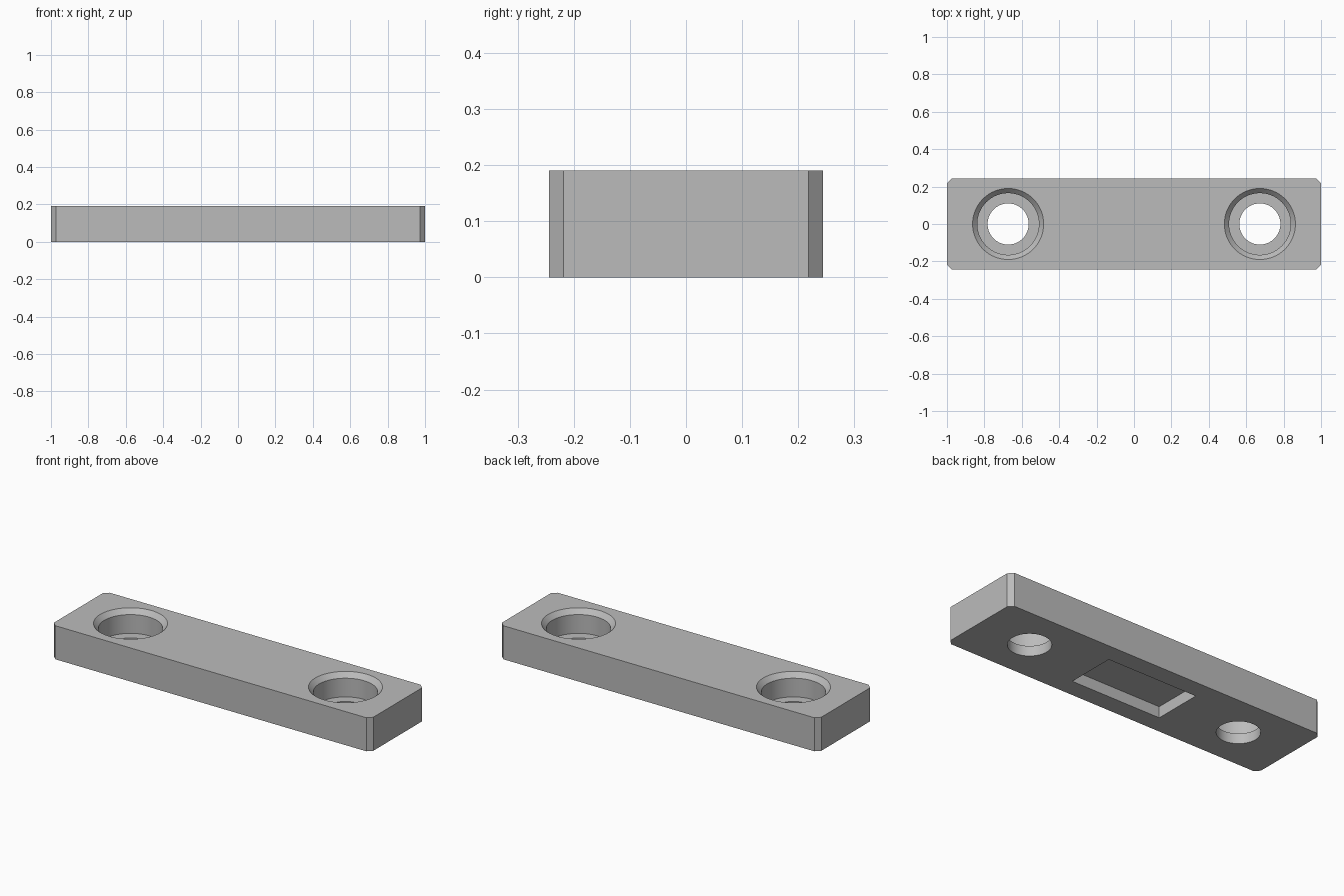
import bpy, bmesh, math

LENGTH, WIDTH, HEIGHT = 2.0, 0.488, 0.19
CORNER = 0.026
HOLE_X = 0.673
SEGMENTS = 64

if "Cube" in bpy.data.objects:
    bpy.data.objects.remove(bpy.data.objects["Cube"], do_unlink=True)

grey = bpy.data.materials.new("plain grey")
grey.use_nodes = True
colour = (0.5, 0.5, 0.5, 1)
grey.diffuse_color = colour
grey.node_tree.nodes["Principled BSDF"].inputs["Base Color"].default_value = colour


def add_object(name, bm):
    bmesh.ops.recalc_face_normals(bm, faces=bm.faces)
    mesh = bpy.data.meshes.new(name)
    bm.to_mesh(mesh)
    bm.free()
    mesh.materials.append(grey)
    obj = bpy.data.objects.new(name, mesh)
    bpy.context.collection.objects.link(obj)
    return obj


def box(name, size, z_low, bevel=0.0):
    bm = bmesh.new()
    bmesh.ops.create_cube(bm, size=1)
    for v in bm.verts:
        v.co.x *= size[0]
        v.co.y *= size[1]
        v.co.z = z_low + (v.co.z + 0.5) * size[2]
    if bevel:
        upright = [e for e in bm.edges
                   if abs(e.verts[0].co.z - e.verts[1].co.z) > size[2] / 2]
        bmesh.ops.bevel(bm, geom=upright, offset=bevel, segments=1, affect='EDGES')
    return add_object(name, bm)


def turned(name, profile, x):
    """Solid turned round an upright axis from (radius, z) points."""
    bm = bmesh.new()
    rings = []
    for r, z in profile:
        rings.append([bm.verts.new((x + r * math.cos(math.tau * i / SEGMENTS),
                                    r * math.sin(math.tau * i / SEGMENTS), z))
                      for i in range(SEGMENTS)])
    for low, high in zip(rings, rings[1:]):
        for i in range(SEGMENTS):
            j = (i + 1) % SEGMENTS
            bm.faces.new((low[i], low[j], high[j], high[i]))
    bm.faces.new(rings[0])
    bm.faces.new(rings[-1])
    return add_object(name, bm)


# Bar with chamfered upright corners
bar = box("mounting_bar", (LENGTH, WIDTH, HEIGHT), 0, CORNER)

# Two through holes, each with a counterbore and a chamfered mouth
hole_profile = [(0.11, -0.05), (0.11, 0.057), (0.165, 0.057),
                (0.165, HEIGHT - 0.027), (0.19, HEIGHT), (0.19, HEIGHT + 0.05)]
cutters = [turned(side + "_hole_cutter", hole_profile, x)
           for side, x in (("left", HOLE_X), ("right", -HOLE_X))]

# Shallow rectangular pocket underneath
cutters.append(box("pocket_cutter", (0.56, 0.28, 0.163), -0.1))

# Cut the bar, then discard the cutters
for cutter in cutters:
    cutter.hide_render = True
    cut = bar.modifiers.new(cutter.name, 'BOOLEAN')
    cut.operation = 'DIFFERENCE'
    cut.solver = 'EXACT'
    cut.object = cutter

bpy.ops.object.select_all(action='DESELECT')
bar.select_set(True)
bpy.context.view_layer.objects.active = bar
for cutter in cutters:
    bpy.ops.object.modifier_apply(modifier=cutter.name)
    bpy.data.objects.remove(cutter, do_unlink=True)

# Smooth hole walls, sharp edges elsewhere
bpy.ops.object.shade_smooth_by_angle(angle=math.radians(25))
